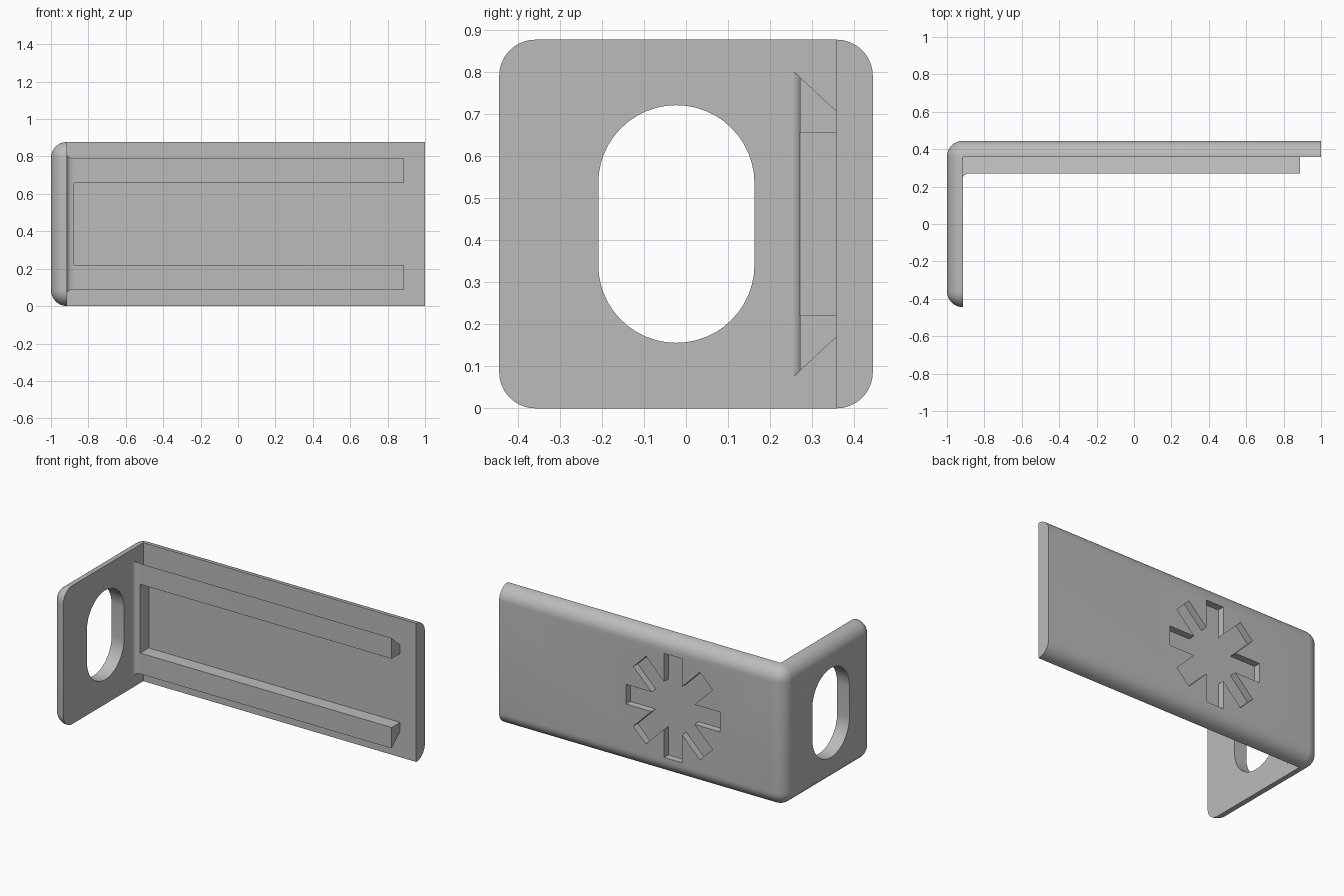
import bpy
import bmesh
from math import cos, sin, pi, radians
from mathutils import Vector

cube = bpy.data.objects.get("Cube")
if cube:
    bpy.data.objects.remove(cube, do_unlink=True)

# Main dimensions
D = 0.445            # half depth
H = 0.878            # height
MID = H / 2
IN_X = -0.914        # inner face of the end flange
IN_Y = 0.357         # inner face of the long plate
ROUND = 0.086        # outer edge radius

grey = bpy.data.materials.new("plain grey")
grey.use_nodes = True
grey.diffuse_color = (0.5, 0.5, 0.5, 1)
grey.node_tree.nodes["Principled BSDF"].inputs["Base Color"].default_value = (0.5, 0.5, 0.5, 1)


def prism(name, points, axis, lo, hi):
    """Extrude a 2D outline along an axis; points lie on the other two axes in order."""
    bm = bmesh.new()

    def place(p, depth):
        co = list(p)
        co.insert("xyz".index(axis), depth)
        return Vector(co)

    face = bm.faces.new([bm.verts.new(place(p, lo)) for p in points])
    side = bmesh.ops.extrude_face_region(bm, geom=[face])
    new = [v for v in side["geom"] if isinstance(v, bmesh.types.BMVert)]
    bmesh.ops.translate(bm, verts=new, vec=place((0, 0), hi - lo))
    bmesh.ops.recalc_face_normals(bm, faces=bm.faces)
    mesh = bpy.data.meshes.new(name)
    bm.to_mesh(mesh)
    bm.free()
    mesh.materials.append(grey)
    obj = bpy.data.objects.new(name, mesh)
    bpy.context.collection.objects.link(obj)
    return obj


def rect(a0, a1, b0, b1):
    return [(a0, b0), (a1, b0), (a1, b1), (a0, b1)]


def activate(obj):
    bpy.ops.object.select_all(action="DESELECT")
    obj.select_set(True)
    bpy.context.view_layer.objects.active = obj


def cut(obj, cutter):
    """Subtract a cutter from an object and discard the cutter."""
    cutter.hide_render = True
    mod = obj.modifiers.new("cut", "BOOLEAN")
    mod.operation = "DIFFERENCE"
    mod.solver = "EXACT"
    mod.object = cutter
    activate(obj)
    bpy.ops.object.modifier_apply(modifier=mod.name)
    bpy.data.objects.remove(cutter, do_unlink=True)


def smooth(obj):
    activate(obj)
    bpy.ops.object.shade_smooth_by_angle(angle=radians(30))


# Bracket body: block rounded on every edge except at the open +x end
body = prism("bracket_body", rect(-D, D, 0, H), "x", -1, 1)
bm = bmesh.new()
bm.from_mesh(body.data)
edges = [e for e in bm.edges if any(v.co.x < 0 for v in e.verts)]
bmesh.ops.bevel(bm, geom=edges, offset=ROUND, segments=10, profile=0.5,
                affect="EDGES", clamp_overlap=True)
bm.to_mesh(body.data)
bm.free()

# Hollow the block into an L
cut(body, prism("inner_cutter", rect(IN_X, 1.5, -1, IN_Y), "z", -0.5, 1.5))

# Long slot through the flange
R, SLOT_Y, HALF = 0.186, -0.023, 0.097
slot = []
for start, z in ((0, MID + HALF), (pi, MID - HALF)):
    for i in range(25):
        a = start + pi * i / 24
        slot.append((SLOT_Y + R * cos(a), z + R * sin(a)))
cut(body, prism("slot_cutter", slot, "x", -1.2, -0.8))

# Eight-armed star recess in the back
ARM, WIDE, STAR_X = 0.33, 0.0625, -0.22
star = []
for k in range(8):
    a = k * pi / 4
    notch = WIDE / sin(pi / 8)
    for u, v in ((ARM, -WIDE), (ARM, WIDE),
                 (notch * cos(pi / 8), notch * sin(pi / 8))):
        star.append((STAR_X + u * cos(a) - v * sin(a), MID + u * sin(a) + v * cos(a)))
cut(body, prism("star_cutter", star, "y", D - 0.044, D + 0.1))
smooth(body)

# Dovetail rails joined by a short wall at the flange
FACE_Y, RAIL_END = 0.271, 0.888


def spread(y):
    return 0.27 + (IN_Y - y) * 0.93


Y0, Y1 = 0.23, IN_Y + 0.01
dovetail = [(Y0, MID - spread(Y0)), (Y1, MID - spread(Y1)),
            (Y1, MID + spread(Y1)), (Y0, MID + spread(Y0))]
rails = prism("dovetail_rails", dovetail, "x", IN_X - 0.015, RAIL_END)

# Trim the front face, leaving a fillet against the flange
WALL_X, TIP_Y = -0.876, 0.248
arc = [(WALL_X - (WALL_X - IN_X) * cos(t), TIP_Y + (FACE_Y - TIP_Y) * sin(t))
       for t in (i * pi / 16 for i in range(9))]
trim = arc + [(1.5, FACE_Y), (1.5, 0), (IN_X, 0)]
cut(rails, prism("trim_cutter", trim, "z", -0.5, 1.5))

# Open the pocket between the rails
cut(rails, prism("pocket_cutter", rect(WALL_X, 1.5, 0, 1), "z", MID - 0.218, MID + 0.218))
smooth(rails)
